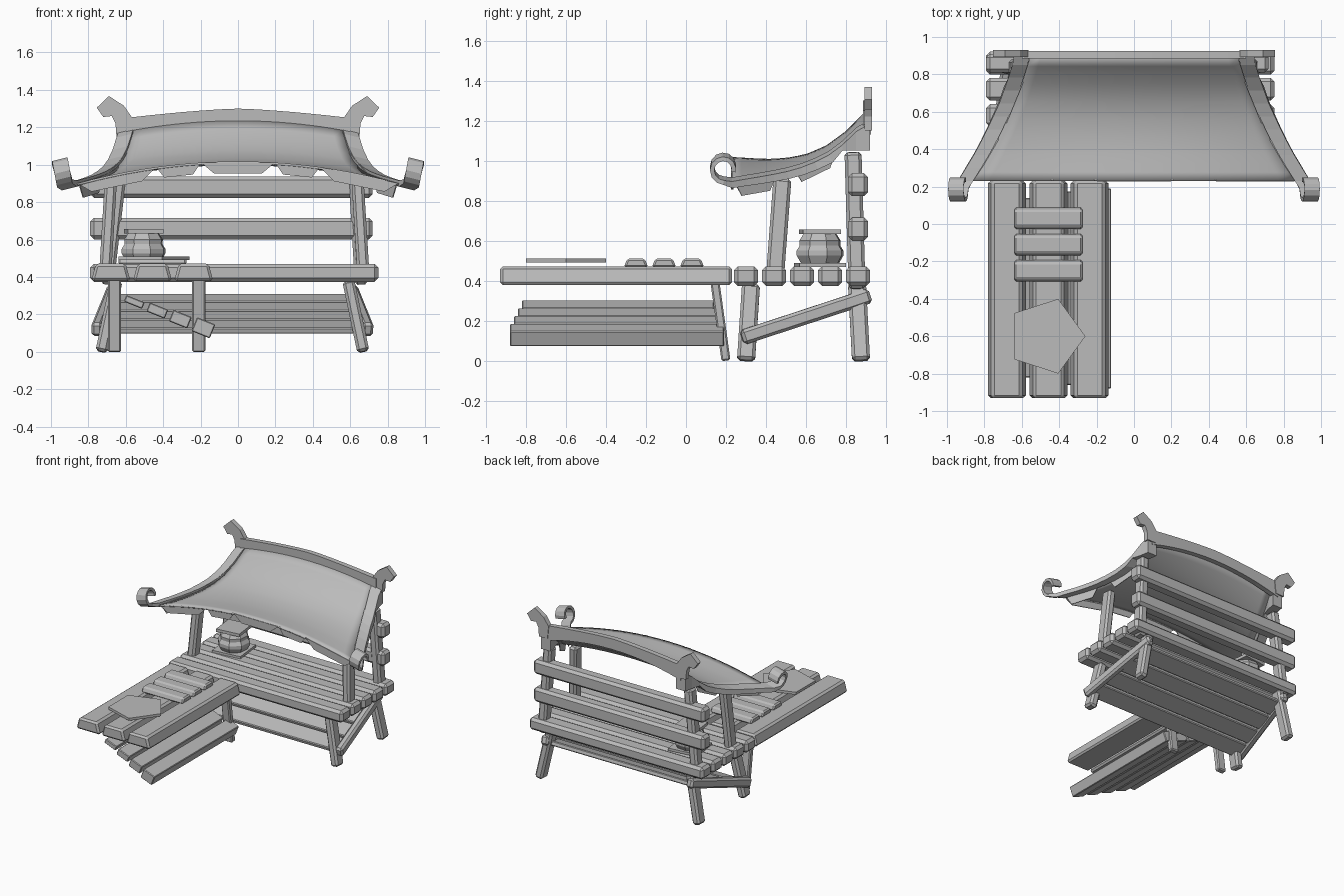
import bpy, bmesh, math
from mathutils import Vector

cube = bpy.data.objects.get("Cube")
if cube:
    bpy.data.objects.remove(cube, do_unlink=True)

grey = bpy.data.materials.new("plain_grey")
grey.use_nodes = True
COLOUR = (0.5, 0.5, 0.5, 1)
grey.diffuse_color = COLOUR
grey.node_tree.nodes["Principled BSDF"].inputs["Base Color"].default_value = COLOUR


def finish(name, bm, smooth=False):
    bmesh.ops.recalc_face_normals(bm, faces=bm.faces)
    mesh = bpy.data.meshes.new(name)
    bm.to_mesh(mesh)
    bm.free()
    mesh.materials.append(grey)
    for p in mesh.polygons:
        p.use_smooth = smooth
    ob = bpy.data.objects.new(name, mesh)
    bpy.context.collection.objects.link(ob)
    return ob


def loft(name, rings):
    """Skin a list of closed rings of points and cap both ends."""
    bm = bmesh.new()
    rows = [[bm.verts.new(p) for p in ring] for ring in rings]
    n = len(rows[0])
    for a, b in zip(rows, rows[1:]):
        for i in range(n):
            bm.faces.new((a[i], a[(i + 1) % n], b[(i + 1) % n], b[i]))
    bm.faces.new(rows[0])
    bm.faces.new(rows[-1])
    return finish(name, bm)


def beam(name, start, end, width, depth, up=(0, 0, 1), taper=1.0, bevel=0.015):
    """Chamfered timber from start to end; taper narrows its upper face."""
    a, b = Vector(start), Vector(end)
    d = (b - a).normalized()
    side = d.cross(Vector(up)).normalized()
    nor = side.cross(d)
    bm = bmesh.new()
    rows = []
    for p in (a, b):
        rows.append([bm.verts.new(p + side * sx * width / 2 * (taper if sz > 0 else 1) + nor * sz * depth / 2)
                     for sx, sz in ((-1, -1), (1, -1), (1, 1), (-1, 1))])
    for i in range(4):
        j = (i + 1) % 4
        bm.faces.new((rows[0][i], rows[0][j], rows[1][j], rows[1][i]))
    bm.faces.new(rows[0])
    bm.faces.new(rows[1])
    bmesh.ops.recalc_face_normals(bm, faces=bm.faces)
    bmesh.ops.bevel(bm, geom=bm.edges[:], offset=bevel, segments=1, affect='EDGES')
    return finish(name, bm)


# Bench seat: five slats running left to right
for i in range(5):
    y = 0.30 + 0.14 * i
    beam(f"seat_slat_{i}", (-0.79, y, 0.422), (0.75, y, 0.422), 0.122, 0.096, bevel=0.02)

# Backrest rails
for i, z in enumerate((0.658, 0.88)):
    beam(f"back_rail_{i}", (-0.79, 0.86, z), (0.72, 0.86, z), 0.1, 0.115, bevel=0.02)

# Posts, legs and braces on both ends
for s, side in ((1, "left"), (-1, "right")):
    def at(x, y, z, c=-0.02):
        return (c + s * x, y, z)
    fwd = (0, 1, 0)
    beam(f"front_post_{side}", at(.69, .445, .42), at(.66, .482, .91), .065, .09, fwd)
    beam(f"back_post_{side}", at(.68, .855, .36), at(.62, .835, 1.04, 0), .07, .085, fwd)
    beam(f"front_leg_{side}", at(.62, .325, .38, -.03), at(.7, .30, 0, -.03), .065, .09, fwd)
    beam(f"back_leg_{side}", at(.62, .855, .38, -.03), at(.7, .875, 0, -.03), .065, .09, fwd)
    beam(f"brace_{side}", at(.725, .28, .115, -.03), at(.64, .92, .325, -.03), .06, .075)

# Sloping shelf under the bench
for i in range(4):
    t = (i + 0.5) / 4
    y, z, half = 0.285 + 0.6 * t, 0.109 + 0.188 * t, 0.71 - 0.08 * t
    beam(f"shelf_board_{i}", (-0.03 - half, y, z), (-0.03 + half, y, z), 0.14, 0.035,
         up=(0, -0.32, 1), bevel=0.006)

# Counter reaching forward
for i, x in enumerate((-0.68, -0.457, -0.237)):
    beam(f"counter_plank_{i}", (x, -0.93, 0.424), (x, 0.23, 0.424), 0.21, 0.094, taper=0.76, bevel=0.014)
for i, x in enumerate((-0.66, -0.21)):
    beam(f"counter_leg_{i}", (x, 0.145, 0.39), (x, 0.2, 0), 0.07, 0.045, (0, 1, 0), bevel=0.008)

# Sloping boards under the counter, thicker towards the low side
for i in range(4):
    t = i / 3
    x, z = -0.555 + 0.37 * t, 0.266 - 0.138 * t
    beam(f"lower_board_{i}", (x, -0.82 - 0.06 * t, z), (x, 0.14 + 0.05 * t, z),
         0.105, 0.038 + 0.042 * t, up=(0.4, 0, 1), bevel=0.005)

# Small blocks and five-sided tray on the counter
for i in range(3):
    y = -0.25 + 0.14 * i
    beam(f"counter_block_{i}", (-0.64, y, 0.488), (-0.275, y, 0.488), 0.122, 0.044, taper=0.72, bevel=0.01)
loft("tray", [[(-0.47 + 0.21 * math.cos(i * math.tau / 5), -0.6 + 0.21 * math.sin(i * math.tau / 5), z)
               for i in range(5)] for z in (0.49, 0.51)])


# Pot with square base and lid
def ring(r, z, n, turn=0):
    return [(-0.505 + r * math.cos(math.tau * i / n + turn), 0.67 + r * math.sin(math.tau * i / n + turn), z)
            for i in range(n)]


loft("pot_base", [ring(0.165, z, 4, 0.9) for z in (0.468, 0.488)])
loft("pot_body", [ring(r, z, 8, 0.3) for r, z in
                  ((.1, .488), (.122, .525), (.122, .55), (.106, .575), (.108, .6), (.085, .635))])
loft("pot_lid", [ring(0.135, z, 4, 0.9) for z in (0.632, 0.655)])


# Roof surface: u across, y from front to back
def interp(pts, y):
    y = min(max(y, pts[0][0]), pts[-1][0])
    for (a, p), (b, q) in zip(pts, pts[1:]):
        if y <= b:
            return p + (q - p) * (y - a) / (b - a)


HALF = ((.23, .86), (.35, .785), (.47, .72), (.64, .64), (.78, .59), (.89, .556))
RISE = ((.23, 1.018), (.4, 1.008), (.5, 1.013), (.6, 1.032), (.7, 1.075), (.8, 1.148), (.89, 1.24))
DROP = ((.23, .118), (.35, .09), (.47, .068), (.6, .055), (.89, .05))


def roof(u, y):
    return Vector((u * interp(HALF, y), y, interp(RISE, y) - interp(DROP, y) * u * u))


bm = bmesh.new()
NU, NV = 20, 14
grid = [[bm.verts.new(roof(2 * i / NU - 1, 0.23 + 0.66 * j / NV)) for i in range(NU + 1)] for j in range(NV + 1)]
for j in range(NV):
    for i in range(NU):
        bm.faces.new((grid[j][i], grid[j][i + 1], grid[j + 1][i + 1], grid[j + 1][i]))
sheet = finish("roof_sheet", bm, smooth=True)
solid = sheet.modifiers.new("thickness", 'SOLIDIFY')
solid.thickness = 0.012


# Hanging flaps below the roof edges
def flap(name, p, q, drop, inset=0.18):
    low = Vector((0, 0, -drop))
    quad = [p, q, q.lerp(p, inset) + low, p.lerp(q, inset) + low]
    bm = bmesh.new()
    bm.faces.new([bm.verts.new(v) for v in quad])
    ob = finish(name, bm)
    ob.modifiers.new("thickness", 'SOLIDIFY').thickness = 0.006


splits = (-1, -0.51, -0.23, 0.23, 0.51, 1)
for i, (a, b) in enumerate(zip(splits, splits[1:])):
    flap(f"front_flap_{i}", roof(a, 0.232), roof(b, 0.232), 0.06)
for s, side in ((1, "left"), (-1, "right")):
    for i, y in enumerate((0.24, 0.54)):
        flap(f"side_flap_{side}_{i}", roof(s, y), roof(s, y + 0.22), 0.085)

# Curled edge boards: deep at the back, following the roof, spiralling up at the front
path = []
for i in range(11):
    p = roof(1, 0.92 - 0.069 * i)
    path.append((p.x, p.y, p.z + 0.016, 0.045 - 0.0012 * i))
for i in range(11):
    a = -math.pi / 2 - 0.5 * i
    r = 0.054 - 0.0018 * i
    z = 0.975 + r * math.sin(a)
    path.append((0.885 + 0.27 * (z - 0.92), 0.19 + r * math.cos(a), z, 0.022))
for s, side in ((1, "left"), (-1, "right")):
    rings = []
    for i, (x, y, z, thick) in enumerate(path):
        before, after = path[max(i - 1, 0)], path[min(i + 1, len(path) - 1)]
        d = Vector((after[1] - before[1], after[2] - before[2])).normalized()
        ny, nz = -d.y * thick, d.x * thick
        if y > 0.77:
            ny, nz = 0, 1.05 - z
        rings.append([(s * (x + w), y + ny * k, z + nz * k - 0.25 * w * (1 - k * (y > 0.77)))
                      for w, k in ((0, 0), (.082, 0), (.082, 1), (0, 1))])
    loft(f"edge_board_{side}", rings)

# Arched ridge board
rings = []
for i in range(13):
    x = -0.6 + 0.1 * i
    f = (x / 0.6) ** 2
    top, low = 1.3 - 0.05 * abs(x / 0.6) ** 1.4, 1.215 - 0.085 * f
    rings.append([(x, .885, low), (x, .925, low), (x, .925, top), (x, .885, top)])
loft("ridge_board", rings)

# Ridge end ornaments
shape = ((.575, 1.15), (.565, 1.25), (.61, 1.315), (.69, 1.367), (.755, 1.305), (.72, 1.255), (.675, 1.26),
         (.655, 1.22), (.65, 1.15))
for s, side in ((1, "left"), (-1, "right")):
    loft(f"ridge_end_{side}", [[(s * x, y, z) for x, z in shape] for y in (0.892, 0.93)])
